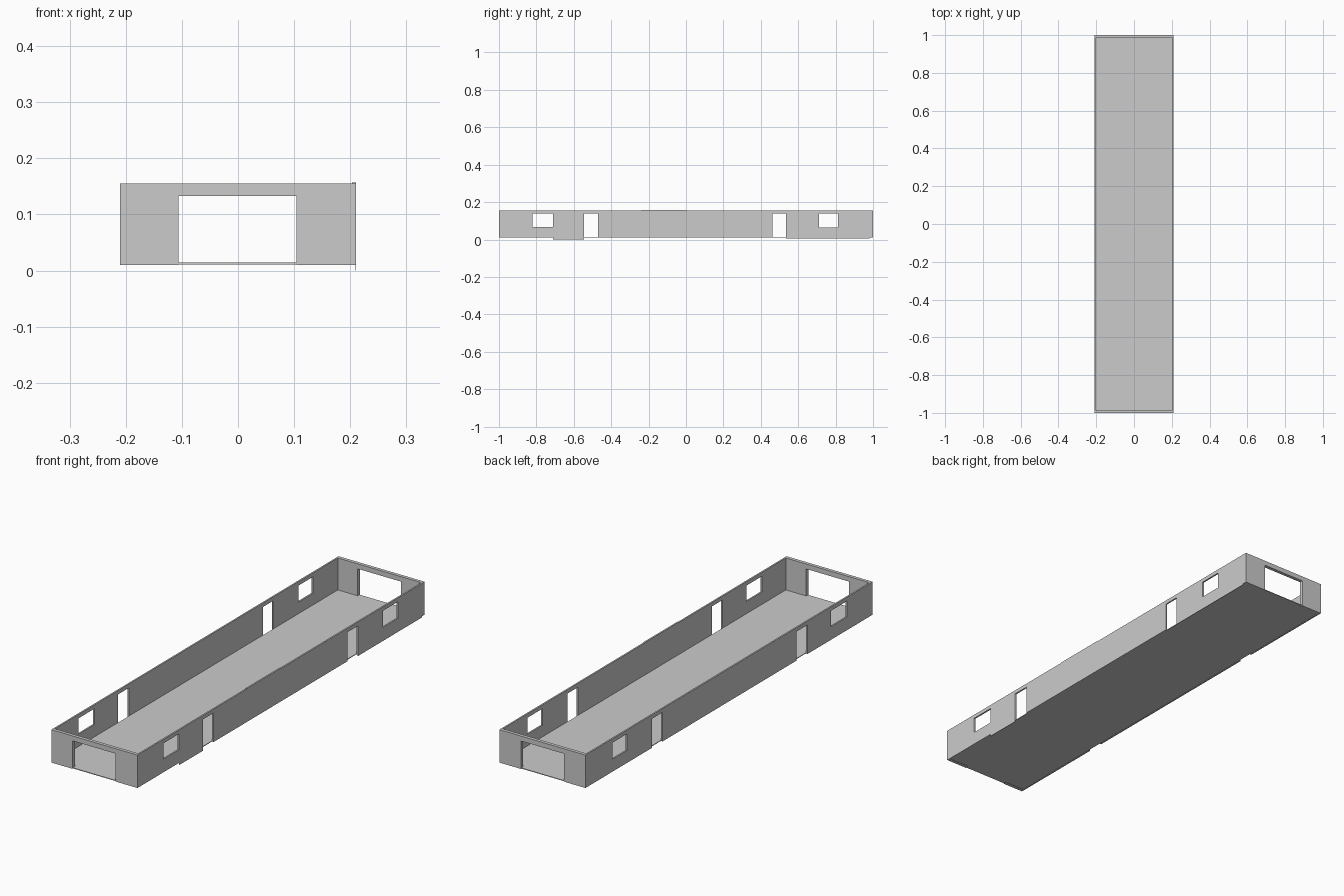
import bpy, bmesh
from mathutils import Matrix, Vector

if "Cube" in bpy.data.objects:
    bpy.data.objects.remove(bpy.data.objects["Cube"])

HALF_W, HALF_L = 0.21, 1.0
Z0, Z1 = 0.01, 0.155
SIDE_T, END_T = 0.007, 0.015


def finish(name, bm):
    bmesh.ops.recalc_face_normals(bm, faces=bm.faces[:])
    me = bpy.data.meshes.new(name)
    bm.to_mesh(me)
    bm.free()
    ob = bpy.data.objects.new(name, me)
    bpy.context.collection.objects.link(ob)
    return ob


def box(name, lo, hi):
    lo, hi = Vector(lo), Vector(hi)
    bm = bmesh.new()
    bmesh.ops.create_cube(bm, size=1, matrix=Matrix.Translation((lo + hi) / 2)
                          @ Matrix.Diagonal((*(hi - lo), 1)))
    return finish(name, bm)


def wall(name, u0, u1, holes, place, depth):
    """Wall panel with rectangular openings, laid out as a grid and extruded."""
    us = sorted({u0, u1, *[h[0] for h in holes], *[h[1] for h in holes]})
    zs = sorted({Z0, Z1, *[h[2] for h in holes], *[h[3] for h in holes]})
    bm = bmesh.new()
    grid = [[bm.verts.new(place(u, z)) for z in zs] for u in us]
    for i in range(len(us) - 1):
        for j in range(len(zs) - 1):
            cu, cz = (us[i] + us[i + 1]) / 2, (zs[j] + zs[j + 1]) / 2
            if any(a < cu < b and c < cz < d for a, b, c, d in holes):
                continue
            bm.faces.new((grid[i][j], grid[i + 1][j], grid[i + 1][j + 1], grid[i][j + 1]))
    bmesh.ops.delete(bm, geom=[v for v in bm.verts if not v.link_faces], context='VERTS')
    res = bmesh.ops.extrude_face_region(bm, geom=bm.faces[:], use_keep_orig=True)
    bmesh.ops.translate(bm, vec=depth,
                        verts=[g for g in res['geom'] if isinstance(g, bmesh.types.BMVert)])
    return finish(name, bm)


# Long side walls, each with two windows and two doors
side_holes = [(-0.82, -0.71, 0.068, 0.138), (-0.545, -0.47, Z0, 0.138),
              (0.463, 0.535, Z0, 0.138), (0.71, 0.813, 0.065, 0.138)]
for s, label in ((-1, "left"), (1, "right")):
    wall(label + "_wall", -HALF_L, HALF_L, side_holes,
         lambda u, z: (s * HALF_W, u, z), (-s * SIDE_T, 0, 0))

# Short end walls with a wide gateway
inner = HALF_W - SIDE_T
for s, label in ((-1, "front"), (1, "back")):
    wall(label + "_wall", -inner, inner, [(-0.106, 0.104, Z0, 0.133)],
         lambda u, z: (u, s * HALF_L, z), (0, -s * END_T, 0))

# Floor slab between the walls
box("floor", (-inner, -HALF_L + 0.002, 0.011), (inner, HALF_L - 0.002, 0.014))

# Thin trim strips on the right wall
box("base_trim_front", (HALF_W - 0.001, -0.71, 0.0), (HALF_W, -0.545, Z0))
box("base_trim_back", (HALF_W - 0.001, 0.535, 0.005), (HALF_W, 0.98, Z0))
box("top_trim", (HALF_W - SIDE_T, -0.24, Z1), (HALF_W, 0.0, Z1 + 0.002))
